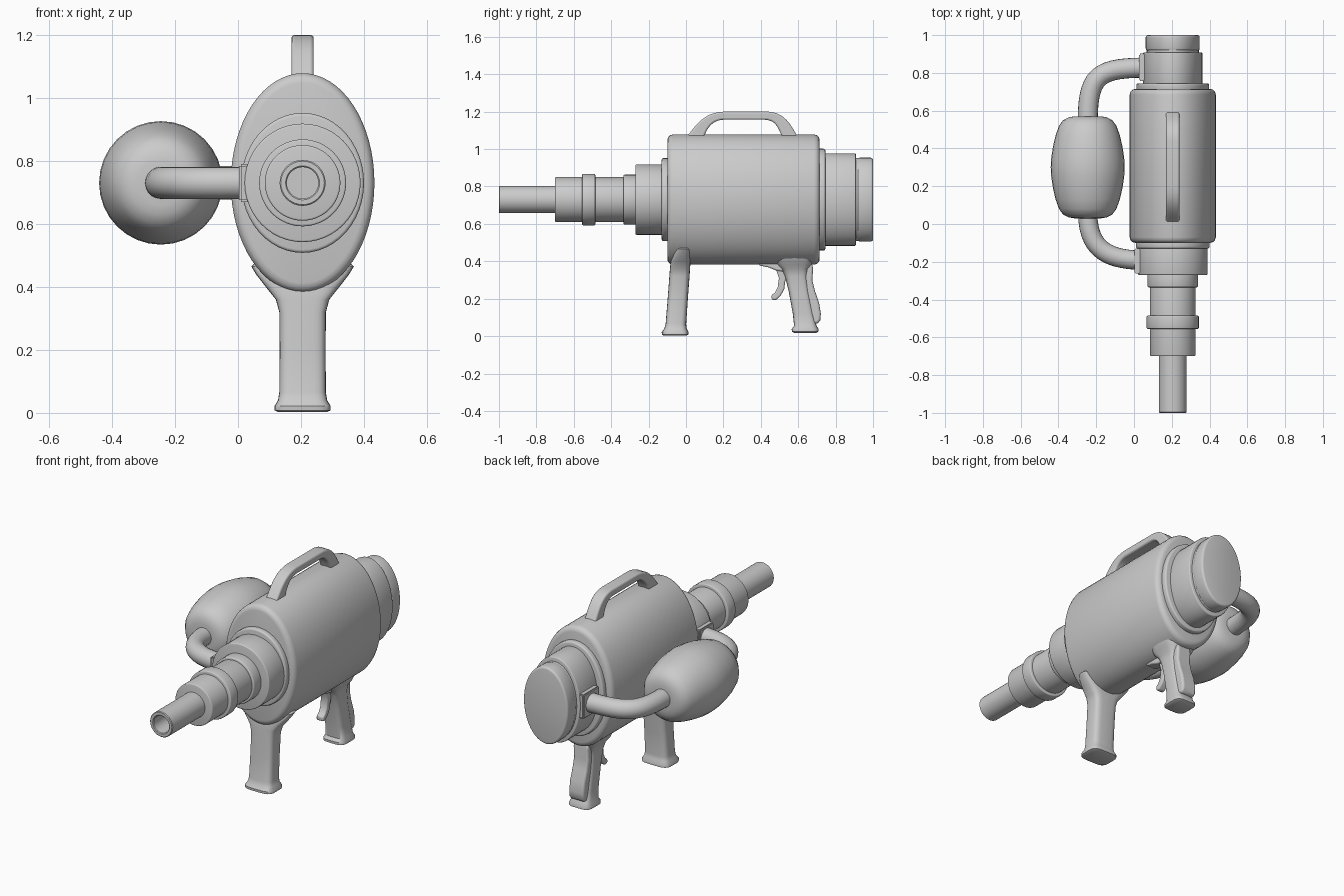
import bpy, bmesh, math
from mathutils import Vector

if "Cube" in bpy.data.objects:
    bpy.data.objects.remove(bpy.data.objects["Cube"])

CX, CZ = 0.205, 0.73      # main axis
TX = -0.245               # tank axis


def finish(name, bm, angle=35):
    bmesh.ops.recalc_face_normals(bm, faces=bm.faces)
    me = bpy.data.meshes.new(name)
    bm.to_mesh(me)
    bm.free()
    me.shade_smooth()
    me.set_sharp_from_angle(angle=math.radians(angle))
    ob = bpy.data.objects.new(name, me)
    bpy.context.collection.objects.link(ob)
    return ob


def loft(name, rings, angle=35):
    """Skin a list of equal-length point rings and cap both ends."""
    bm = bmesh.new()
    vs = [[bm.verts.new(p) for p in r] for r in rings]
    n = len(vs[0])
    for a, b in zip(vs, vs[1:]):
        for i in range(n):
            j = (i + 1) % n
            bm.faces.new((a[i], a[j], b[j], b[i]))
    bm.faces.new(vs[0])
    bm.faces.new(vs[-1])
    return finish(name, bm, angle)


def turned(name, prof, cx=CX, n=48, angle=35):
    """Elliptical turning along y from (y, rx, rz) stations."""
    ts = [2 * math.pi * i / n for i in range(n)]
    return loft(name, [[(cx + rx * math.cos(t), y, CZ + rz * math.sin(t)) for t in ts]
                       for y, rx, rz in prof], angle)


def drum(name, y0, y1, rx, rz, b=0.006, n=48):
    """Elliptical cylinder with rounded rims."""
    arc = [(b * (1 - math.sin(a)), b * (1 - math.cos(a))) for a in (0, .52, 1.05, 1.57)]
    left = [(y0 + v, rx - u, rz - u) for u, v in
            [(b * (1 - math.cos(a)), b * (1 - math.sin(a))) for a in (1.5708, 1.05, .52, 0)]]
    right = [(y1 - (y - y0), x, z) for y, x, z in reversed(left)]
    return turned(name, left + right, n=n)


def leg(name, secs, k=0.5, n=28):
    """Rounded rectangular upright from (z, y centre, half y, half x)."""
    def sq(v):
        return math.copysign(abs(v) ** k, v)
    ts = [2 * math.pi * i / n for i in range(n)]
    return loft(name, [[(CX + hx * sq(math.cos(t)), y + hy * sq(math.sin(t)), z) for t in ts]
                       for z, y, hy, hx in secs], 40)


def bezier_points(pts, steps=10):
    a, b, c, d = [Vector(p) for p in pts]
    return [a * (1 - t) ** 3 + b * 3 * t * (1 - t) ** 2 + c * 3 * t * t * (1 - t) + d * t ** 3
            for t in [i / steps for i in range(steps + 1)]]


def pipe(name, pts, r, n=20):
    """Round pipe in the horizontal plane."""
    rings = []
    for i, p in enumerate(pts):
        d = (pts[min(i + 1, len(pts) - 1)] - pts[max(i - 1, 0)]).normalized()
        s = Vector((d.y, -d.x, 0))
        rings.append([p + r * (math.cos(a) * s + math.sin(a) * Vector((0, 0, 1)))
                      for a in [2 * math.pi * k / n for k in range(n)]])
    return loft(name, rings)


def plate(name, outline, width, bevel):
    """Side outline in y/z, extruded across x with softened edges."""
    bm = bmesh.new()
    f = bm.faces.new([bm.verts.new((CX - width / 2, y, z)) for y, z in outline])
    ext = bmesh.ops.extrude_face_region(bm, geom=[f])
    bmesh.ops.translate(bm, vec=(width, 0, 0),
                        verts=[g for g in ext["geom"] if isinstance(g, bmesh.types.BMVert)])
    ob = finish(name, bm)
    m = ob.modifiers.new("soft", 'BEVEL')
    m.width, m.segments, m.limit_method, m.angle_limit = bevel, 3, 'ANGLE', math.radians(50)
    return ob


def box(name, lo, hi, bevel=0.006):
    bm = bmesh.new()
    bmesh.ops.create_cube(bm, size=1)
    for v in bm.verts:
        v.co = [(l + h) / 2 + c * (h - l) for l, h, c in zip(lo, hi, v.co)]
    bmesh.ops.bevel(bm, geom=bm.edges[:], offset=bevel, segments=2, affect='EDGES')
    return finish(name, bm)


# Oval main body and stepped collars
drum("body", -0.10, 0.715, 0.228, 0.348, 0.03, 64)
drum("front_flange", -0.13, -0.09, 0.195, 0.222, 0.01)
drum("front_collar", -0.27, -0.12, 0.184, 0.188)
drum("nozzle_step", -0.335, -0.26, 0.133, 0.133)
drum("nozzle_sleeve", -0.70, -0.32, 0.12, 0.12)
drum("nozzle_ring", -0.555, -0.485, 0.138, 0.138)
drum("rear_flange", 0.70, 0.745, 0.193, 0.272, 0.01)
drum("rear_collar", 0.735, 0.908, 0.157, 0.247)
drum("rear_neck", 0.90, 0.93, 0.138, 0.222, 0.002)
drum("rear_cap", 0.917, 1.0, 0.143, 0.224, 0.012)

# Hollow barrel
turned("barrel", [(-0.69, .073, .073), (-0.996, .073, .073), (-1.0, .069, .069),
                  (-1.0, .054, .054), (-0.996, .050, .050), (-0.80, .050, .050)], n=32)

# Side tank and its two pipes
half = [(0, .07), (.005, .10), (.02, .13), (.05, .152), (.10, .170), (.16, .184), (.22, .193)]
prof = ([(0.03 + u, r) for u, r in half] + [(0.30, .196)]
        + [(0.57 - u, r) for u, r in reversed(half)])
turned("tank", [(y, r, r) for y, r in prof], cx=TX, n=32, angle=50)
pipe("rear_pipe", bezier_points([(TX, 0.54, CZ), (TX, 0.79, CZ), (-0.19, 0.825, CZ),
                                 (0.06, 0.828, CZ)], 14), 0.053)
pipe("front_pipe", bezier_points([(TX, 0.06, CZ), (TX, -0.15, CZ), (-0.12, -0.185, CZ),
                                  (0.03, -0.192, CZ)], 14), 0.051)
box("rear_pipe_mount", (0.027, 0.758, 0.66), (0.10, 0.902, 0.80))
box("front_pipe_mount", (0.003, -0.262, 0.67), (0.07, -0.13, 0.79))

# Carrying handle: arch with inner and outer edges
outer = bezier_points([(0, 0.0, 1.06), (0, 0.06, 1.14), (0, 0.10, 1.195), (0, 0.20, 1.20)]) \
    + bezier_points([(0, 0.44, 1.20), (0, 0.53, 1.195), (0, 0.56, 1.13), (0, 0.60, 1.06)])
inner = bezier_points([(0, 0.515, 1.06), (0, 0.49, 1.13), (0, 0.47, 1.155), (0, 0.42, 1.157)]) \
    + bezier_points([(0, 0.20, 1.157), (0, 0.14, 1.155), (0, 0.11, 1.11), (0, 0.095, 1.06)])
plate("carry_handle", [(p.y, p.z) for p in outer + inner], 0.07, 0.01)

# Front leg, flared foot below and saddle against the body above
leg("front_leg", [(0.003, -0.058, .06, .078), (0.008, -0.058, .071, .089), (0.022, -0.058, .072, .089),
                  (0.04, -0.056, .060, .078), (0.065, -0.054, .055, .074), (0.20, -0.044, .054, .073),
                  (0.32, -0.035, .054, .074), (0.36, -0.032, .054, .085), (0.40, -0.029, .053, .117),
                  (0.44, -0.022, .049, .148), (0.465, -0.014, .042, .163), (0.472, -0.012, .036, .155)])

# Rear grip leg with a pad along its back
leg("rear_leg", [(0.018, 0.637, .06, .06), (0.024, 0.637, .071, .070), (0.038, 0.637, .072, .070),
                 (0.055, 0.638, .060, .062), (0.12, 0.627, .056, .058), (0.24, 0.604, .055, .057),
                 (0.32, 0.589, .060, .058), (0.36, 0.583, .072, .066), (0.385, 0.58, .093, .085),
                 (0.42, 0.58, .10, .10)])
plate("grip_pad", [(0.63, 0.42), (0.67, 0.40), (0.68, 0.36), (0.675, 0.30), (0.69, 0.24), (0.711, 0.18),
                   (0.721, 0.12), (0.718, 0.085), (0.705, 0.067), (0.66, 0.067), (0.63, 0.24)], 0.095, 0.012)

# Trigger and its base under the body
plate("trigger", [(0.47, 0.385), (0.55, 0.385), (0.55, 0.335), (0.53, 0.29), (0.525, 0.25), (0.505, 0.215),
                  (0.48, 0.192), (0.458, 0.195), (0.457, 0.22), (0.475, 0.232), (0.49, 0.26),
                  (0.497, 0.31), (0.485, 0.345)], 0.045, 0.008)
plate("trigger_base", [(0.38, 0.41), (0.39, 0.378), (0.44, 0.368), (0.48, 0.352), (0.55, 0.34),
                       (0.60, 0.41)], 0.07, 0.008)
